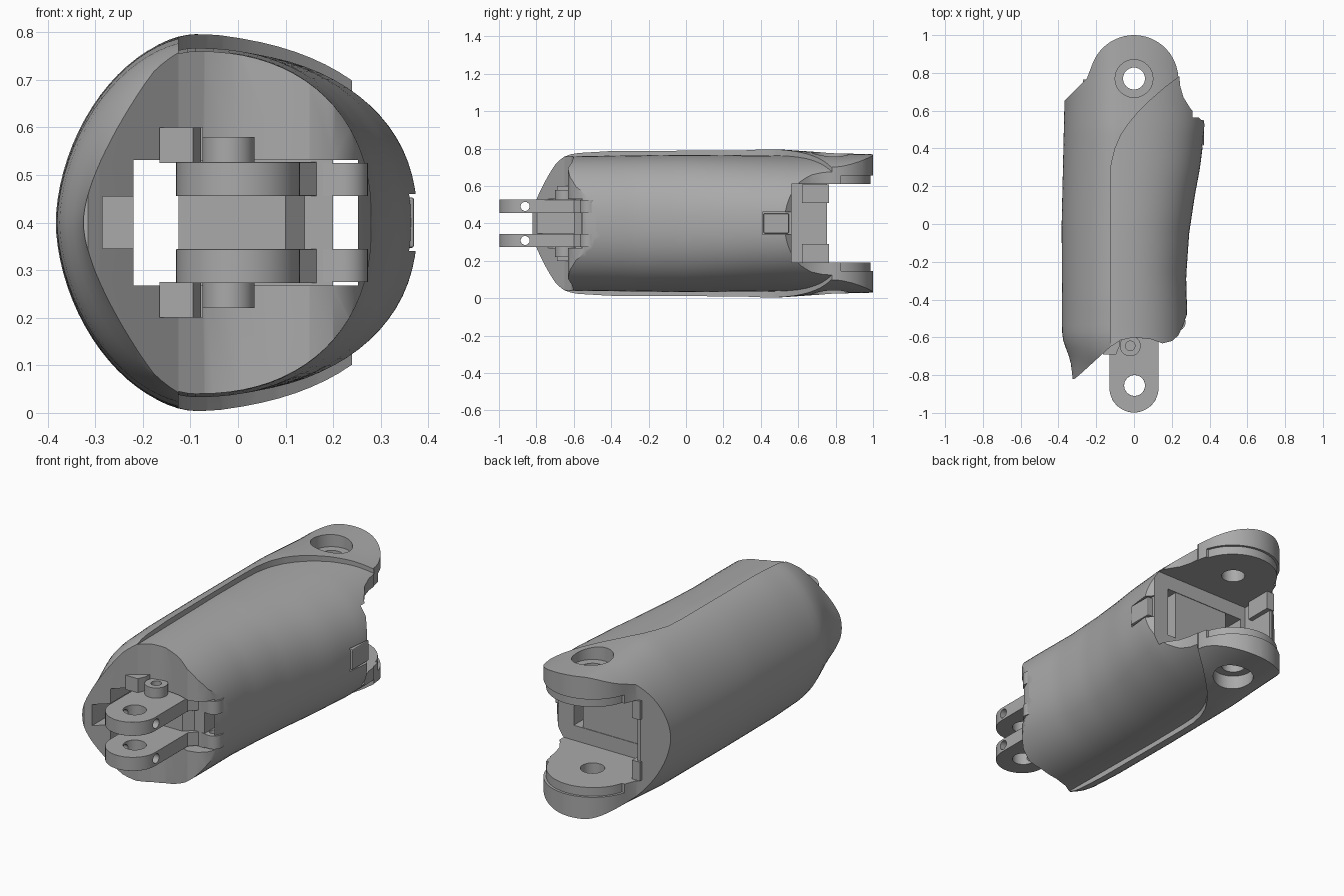
import bpy, bmesh, math
from mathutils import Vector

cube = bpy.data.objects.get("Cube")
if cube:
    bpy.data.objects.remove(cube)

grey = bpy.data.materials.new("mid_grey")
grey.use_nodes = True
grey.diffuse_color = (0.4, 0.4, 0.4, 1)
grey.node_tree.nodes["Principled BSDF"].inputs["Base Color"].default_value = (0.4, 0.4, 0.4, 1)
MID = 0.4  # height of the mirror plane


def finish(name, bm):
    bmesh.ops.recalc_face_normals(bm, faces=bm.faces)
    mesh = bpy.data.meshes.new(name)
    bm.to_mesh(mesh)
    bm.free()
    mesh.materials.append(grey)
    obj = bpy.data.objects.new(name, mesh)
    bpy.context.collection.objects.link(obj)
    return obj


def prism(name, pts, z0, z1):
    bm = bmesh.new()
    face = bm.faces.new([bm.verts.new((x, y, z0)) for x, y in pts])
    top = bmesh.ops.extrude_face_region(bm, geom=[face])["geom"]
    bmesh.ops.translate(bm, vec=(0, 0, z1 - z0), verts=[v for v in top if isinstance(v, bmesh.types.BMVert)])
    return finish(name, bm)


def box(name, x0, x1, y0, y1, z0, z1):
    return prism(name, [(x0, y0), (x1, y0), (x1, y1), (x0, y1)], z0, z1)


def arc(cx, cy, r, a0, a1, n=24):
    angles = [math.radians(a0 + (a1 - a0) * i / n) for i in range(n + 1)]
    return [(cx + r * math.cos(a), cy + r * math.sin(a)) for a in angles]


def disc(name, cx, cy, r, z0, z1):
    return prism(name, arc(cx, cy, r, 0, 360, 40)[:-1], z0, z1)


def boolean(obj, tool, op="DIFFERENCE", keep=False):
    mod = obj.modifiers.new("cut", "BOOLEAN")
    mod.operation, mod.object, mod.solver = op, tool, "EXACT"
    bpy.context.view_layer.objects.active = obj
    bpy.ops.object.modifier_apply(modifier=mod.name)
    if not keep:
        bpy.data.objects.remove(tool)


def bevel(obj, width):
    mod = obj.modifiers.new("bevel", "BEVEL")
    mod.width, mod.segments, mod.limit_method = width, 2, "ANGLE"
    mod.angle_limit = math.radians(50)


def smooth(obj):
    bpy.ops.object.select_all(action="DESELECT")
    obj.select_set(True)
    bpy.context.view_layer.objects.active = obj
    bpy.ops.object.shade_smooth_by_angle(angle=math.radians(32))


def sample(keys, y):
    # Smoothly interpolate one value along the length
    if y <= keys[0][0]:
        return keys[0][1]
    for (a, va), (b, vb) in zip(keys, keys[1:]):
        if y <= b:
            return va + (vb - va) * (y - a) / (b - a)
    return keys[-1][1]


def loft(name, left, right, height, power):
    # Skin of egg-shaped sections along y
    bm = bmesh.new()
    rings, n, cx = [], 80, -0.09
    for i in range(49):
        y = -0.9 + 1.95 * i / 48
        ring = []
        for k in range(n):
            t = math.tau * k / n
            c, s = math.cos(t), math.sin(t)
            p = power if c > 0 else 1.8
            a = sample(right, y) - cx if c > 0 else cx - sample(left, y)
            x = cx + math.copysign(abs(c) ** (2 / p), c) * a
            z = MID + math.copysign(abs(s) ** (2 / p), s) * sample(height, y)
            ring.append(bm.verts.new((x, y, z)))
        rings.append(ring)
    for r, q in zip(rings, rings[1:]):
        for k in range(n):
            bm.faces.new((r[k], r[(k + 1) % n], q[(k + 1) % n], q[k]))
    bm.faces.new(rings[0])
    bm.faces.new(rings[-1])
    return finish(name, bm)


# Plan outlines of the raised shell and the lower cover
ridge = [(-0.125, -0.65), (-0.125, 0.22), (-0.12, 0.32), (-0.1, 0.4), (-0.07, 0.47),
         (-0.03, 0.53), (0.02, 0.59), (0.08, 0.65), (0.16, 0.72), (0.24, 0.78)]
shell_plan = ([(-0.5, -0.82), (-0.315, -0.82), (-0.29, -0.8), (-0.24, -0.755), (-0.18, -0.7)]
              + ridge + arc(0, 0.765, 0.235, 4, 160) + [(-0.25, 0.77), (-0.37, 0.65), (-0.5, 0.62)])
cover_plan = (ridge + [(0.245, 0.73), (0.262, 0.67), (0.3, 0.61), (0.375, 0.53), (0.5, 0.5),
              (0.5, -0.48), (0.28, -0.48), (0.262, -0.53), (0.235, -0.59), (0.2, -0.62),
              (0.15, -0.632), (0.09, -0.61), (0, -0.6), (-0.07, -0.615)])

left = [(-0.81, -0.325), (-0.72, -0.337), (-0.66, -0.36), (-0.6, -0.38), (0, -0.383), (0.65, -0.368)]
height = [(-0.82, 0.25), (-0.7, 0.345), (-0.6, 0.38), (-0.4, 0.392), (0.5, 0.396), (0.8, 0.375), (1, 0.37)]
side = [(-0.5, 0.282), (-0.28, 0.276), (-0.05, 0.292), (0.15, 0.322), (0.3, 0.35), (0.53, 0.378)]

shell = loft("main_shell", left, [(0, 0.38)], height, 2.4)
boolean(shell, prism("shell_tool", shell_plan, -0.2, 1), "INTERSECT")
cover = loft("side_cover", left, side, [(-0.6, 0.36), (0, 0.367), (0.6, 0.362)], 2.25)
boolean(cover, prism("cover_tool", cover_plan, -0.2, 1), "INTERSECT")

# Cavities shared by both shell parts: tunnel, front recesses, rear fork gap, pin holes
tools = [
    box("tunnel", -0.22, 0.252, -0.95, 0.7, 0.268, 0.532),
    box("tunnel_side", -0.285, -0.2, -0.95, -0.4, 0.345, 0.455),
    box("recess", -0.165, -0.075, -0.95, -0.55, 0.2, 0.6),
    box("fork_gap", -0.25, 0.6, 0.565, 1.2, 0.19, 0.61),
    box("fork_mouth", -0.6, 0.6, 0.755, 1.2, 0.19, 0.61),
    box("pad_step", -0.6, 0.6, 0.83, 1.2, 0.145, 0.655),
    disc("pin_hole", 0, 0.77, 0.058, -0.2, 1),
    disc("upper_bore", 0, 0.77, 0.1, 0.71, 1),
    disc("lower_bore", 0, 0.77, 0.1, -0.2, 0.09),
    box("notch", 0.34, 0.6, 0.41, 0.7, 0.34, 0.46),
]
for tool in tools:
    boolean(shell, tool, keep=True)
    boolean(cover, tool)
for part in (shell, cover):
    smooth(part)

# Clip in the cover notch
clip = box("cover_clip", 0.28, 0.37, 0.415, 0.55, 0.347, 0.453)
bevel(clip, 0.005)

# Front joint bracket: core block between two rounded plates
core = box("bracket_core", -0.125, 0.2, -0.56, 0.562, 0.268, 0.532)
web = prism("bracket_web", [(-0.125, -0.6), (0.1, -0.6), (0.2, -0.5), (0.2, -0.4), (-0.125, -0.4)], 0.33, 0.47)
plate_plan = [(-0.127, -0.4), *arc(0, -0.868, 0.13, 180, 360), (0.13, -0.6), (0.2, -0.52), (0.2, -0.4)]

for side_name, sign in (("upper", 1), ("lower", -1)):
    def span(a, b):
        return sorted((MID + sign * a, MID + sign * b))

    plate = prism(side_name + "_joint_plate", plate_plan, *span(0.056, 0.127))
    boolean(plate, disc("hole", 0.003, -0.855, 0.055, 0, 1))
    # Cross pin hole through each plate
    pin = disc("cross_pin", 0, 0, 0.024, -0.4, 0.4)
    pin.rotation_euler = (0, math.pi / 2, 0)
    pin.location = (0, -0.86, MID + sign * 0.091)
    bpy.context.view_layer.update()
    boolean(plate, pin)
    smooth(plate)
    bevel(plate, 0.01)

    # Small side lug with a hole
    lug = prism(side_name + "_side_lug", [(0.12, -0.4), (0.12, -0.55), *arc(0.225, -0.52, 0.048, 250, 400, 14), (0.25, -0.4)],
                *span(0.056, 0.125))
    boolean(lug, disc("hole", 0.222, -0.52, 0.02, 0, 1))
    smooth(lug)

    # Stop block and screw boss on the plate
    block = prism(side_name + "_stop_block", [(-0.165, -0.69), (-0.095, -0.69), (-0.078, -0.65), (-0.078, -0.5), (-0.165, -0.5)],
                  *span(0.125, 0.2))
    boss = disc(side_name + "_screw_boss", -0.02, -0.645, 0.055, *span(0.12, 0.18))
    boolean(boss, disc("hole", -0.02, -0.645, 0.025, *span(0.14, 0.3)))
    smooth(boss)

    # Inner bearing pad of the rear fork
    pad = prism(side_name + "_fork_pad", arc(0, 0.765, 0.222, 0, 180) + [(-0.222, 0.77), (0.222, 0.77)][:1]
                + [(-0.2, 0.72), (0.2, 0.72)], *span(0.21, 0.26))
    boolean(pad, disc("hole", 0, 0.77, 0.058, 0, 1))
    smooth(pad)

    # Catch block at the rear edge of the flank
    box(side_name + "_rear_catch", -0.27, -0.225, 0.62, 0.765, *span(0.11, 0.208))
